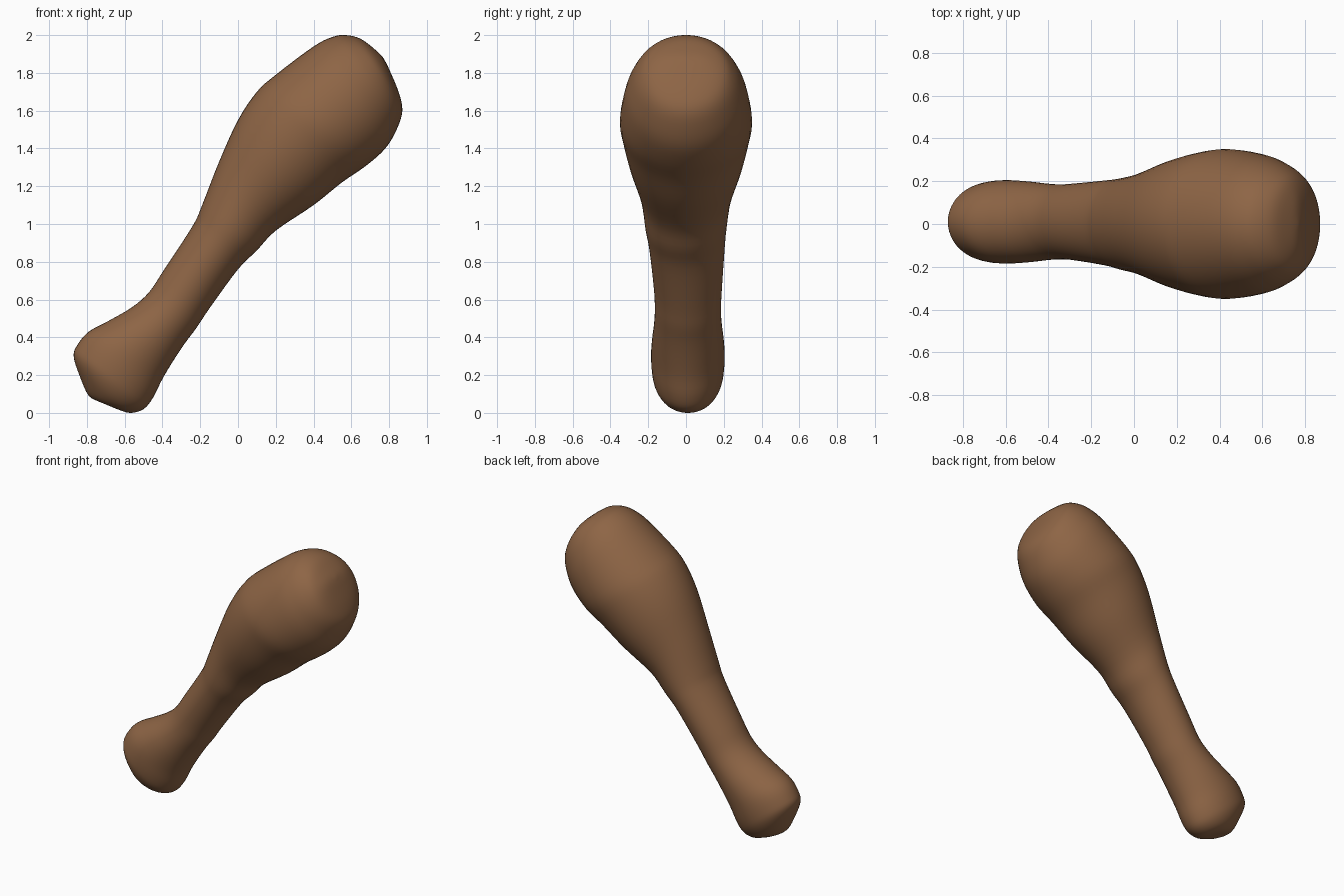
import bpy, bmesh, math
from mathutils import Vector

if "Cube" in bpy.data.objects:
    bpy.data.objects.remove(bpy.data.objects["Cube"])

# Cross-sections along the limb: upper-left x,z | lower-right x,z | half depth | depth centre
SECTIONS = [
    (-.73, .06, -.71, .05, .00, .01),
    (-.79, .09, -.64, .02, .075, .01),
    (-.84, .20, -.57, .00, .135, .01),
    (-.87, .30, -.50, .02, .175, .01),
    (-.85, .36, -.45, .08, .19, .01),
    (-.79, .43, -.40, .18, .195, .01),
    (-.68, .49, -.34, .28, .19, .01),
    (-.56, .56, -.28, .37, .18, .01),
    (-.47, .64, -.22, .45, .175, .01),
    (-.39, .76, -.15, .555, .18, .01),
    (-.24, .99, .00, .76, .20, .005),
    (-.19, 1.10, .10, .86, .215, 0),
    (-.10, 1.33, .20, .965, .24, 0),
    (.00, 1.55, .40, 1.10, .30, 0),
    (.10, 1.70, .55, 1.22, .335, 0),
    (.20, 1.79, .68, 1.31, .35, 0),
    (.40, 1.94, .78, 1.40, .325, 0),
    (.50, 1.99, .84, 1.50, .29, 0),
    (.57, 2.00, .87, 1.60, .25, 0),
    (.65, 1.98, .85, 1.70, .20, 0),
    (.73, 1.92, .80, 1.82, .11, 0),
    (.77, 1.88, .775, 1.87, .00, 0),
]
SIDES, STEPS = 48, 4


def smooth_rows(rows):
    """Catmull-Rom interpolation between the sections."""
    out = []
    for i in range(len(rows) - 1):
        quad = [rows[max(i - 1, 0)], rows[i], rows[i + 1], rows[min(i + 2, len(rows) - 1)]]
        for s in range(STEPS):
            t = s / STEPS
            out.append([.5 * (2 * b + (c - a) * t + (2 * a - 5 * b + 4 * c - d) * t * t
                              + (3 * b - a - 3 * c + d) * t ** 3) for a, b, c, d in zip(*quad)])
    return out + [rows[-1]]


# Loft elliptical rings, closing each end with a fan
rows = smooth_rows(SECTIONS)
bm = bmesh.new()
rings = []
for ax, az, bx, bz, w, yc in rows[1:-1]:
    a, b = Vector((ax, yc, az)), Vector((bx, yc, bz))
    mid, half = (a + b) / 2, (b - a) / 2
    rings.append([bm.verts.new(mid + half * math.cos(u) + Vector((0, w * math.sin(u), 0)))
                  for u in (2 * math.pi * k / SIDES for k in range(SIDES))])
for r, q in zip(rings, rings[1:]):
    for k in range(SIDES):
        n = (k + 1) % SIDES
        bm.faces.new((r[k], r[n], q[n], q[k]))
for ring, row in ((rings[0], rows[0]), (rings[-1], rows[-1])):
    pole = bm.verts.new(((row[0] + row[2]) / 2, row[5], (row[1] + row[3]) / 2))
    for k in range(SIDES):
        bm.faces.new((ring[k], ring[(k + 1) % SIDES], pole))
bmesh.ops.recalc_face_normals(bm, faces=bm.faces)
for f in bm.faces:
    f.smooth = True

mesh = bpy.data.meshes.new("drumstick")
bm.to_mesh(mesh)
bm.free()
drumstick = bpy.data.objects.new("drumstick", mesh)
bpy.context.collection.objects.link(drumstick)

# Roasted brown
brown = bpy.data.materials.new("roasted_brown")
brown.diffuse_color = (0.27, 0.13, 0.06, 1)
brown.use_nodes = True
brown.node_tree.nodes["Principled BSDF"].inputs["Base Color"].default_value = brown.diffuse_color
mesh.materials.append(brown)
